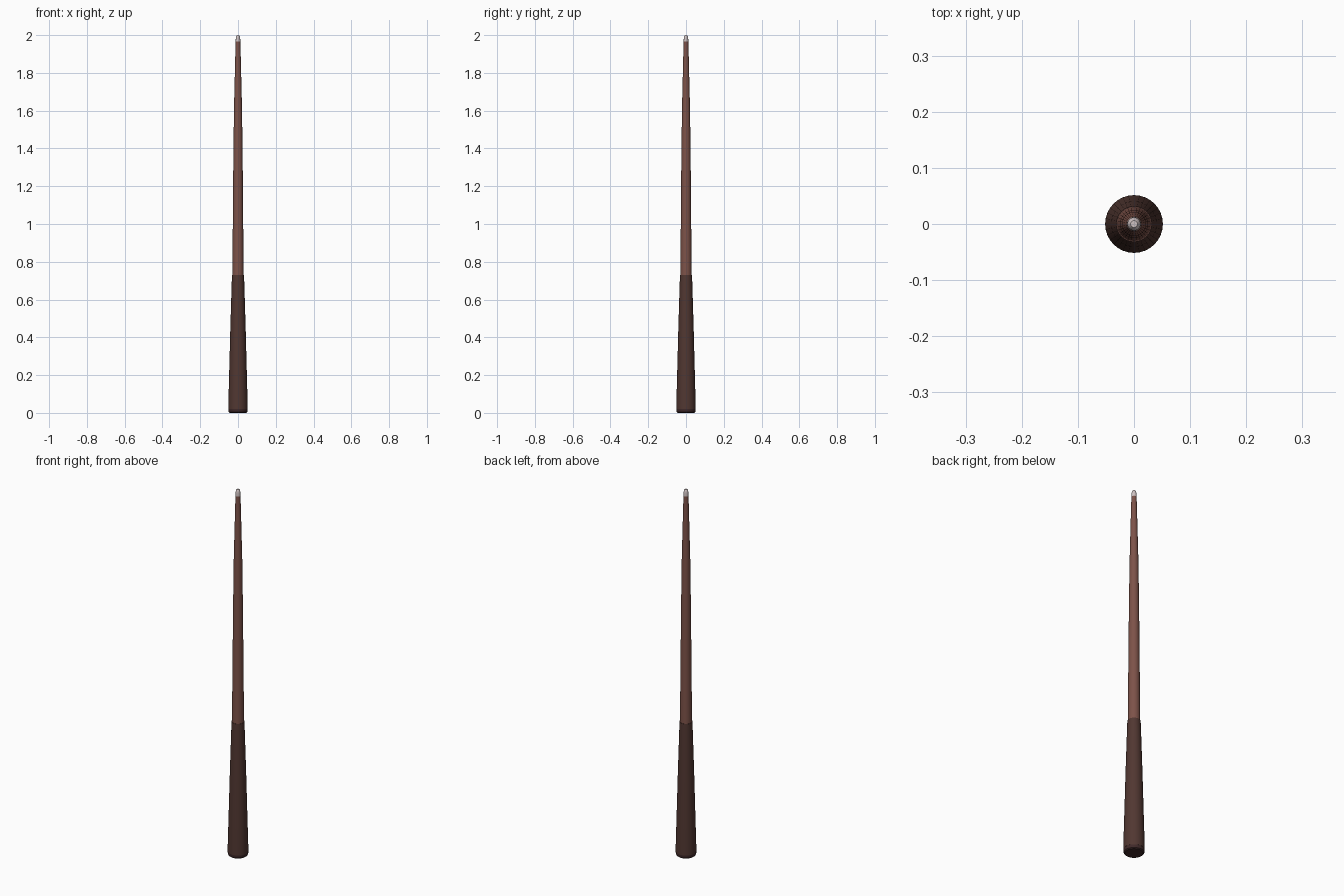
import bpy, bmesh, math

if "Cube" in bpy.data.objects:
    bpy.data.objects.remove(bpy.data.objects["Cube"])

SIDES = 32

def material(name, rgb):
    m = bpy.data.materials.new(name)
    m.diffuse_color = (*rgb, 1)
    m.use_nodes = True
    m.node_tree.nodes["Principled BSDF"].inputs["Base Color"].default_value = m.diffuse_color
    return m

def lathe(name, profile, mat):
    """Turn a (radius, height) profile round the z axis, capped at both ends."""
    bm = bmesh.new()
    rings = [[bm.verts.new((r * math.cos(2 * math.pi * i / SIDES),
                            r * math.sin(2 * math.pi * i / SIDES), z))
              for i in range(SIDES)] for r, z in profile]
    for a, b in zip(rings, rings[1:]):
        for i in range(SIDES):
            j = (i + 1) % SIDES
            bm.faces.new((a[i], a[j], b[j], b[i]))
    bm.faces.new(rings[0][::-1])
    bm.faces.new(rings[-1])
    me = bpy.data.meshes.new(name)
    bm.to_mesh(me)
    bm.free()
    me.materials.append(mat)
    ob = bpy.data.objects.new(name, me)
    bpy.context.collection.objects.link(ob)
    bpy.context.view_layer.objects.active = ob
    ob.select_set(True)
    bpy.ops.object.shade_smooth_by_angle(angle=math.radians(35))
    ob.select_set(False)
    return ob

dark_wood = material("dark wood", (0.082, 0.038, 0.031))
red_wood = material("reddish wood", (0.205, 0.085, 0.066))
rubber = material("dark bumper", (0.05, 0.022, 0.022))
pale = material("pale tip", (0.62, 0.54, 0.54))

# rounded bumper under the butt
lathe("bumper", [(0.044, 0), (0.049, 0.004), (0.051, 0.012), (0.051, 0.02)], rubber)
# thick handle
lathe("butt", [(0.0515, 0.02), (0.0515, 0.035), (0.047, 0.2), (0.0405, 0.45),
               (0.0345, 0.65), (0.032, 0.73)], dark_wood)
# long tapering shaft
lathe("shaft", [(0.03, 0.73), (0.028, 0.95), (0.025, 1.3), (0.0215, 1.6),
                (0.0155, 1.85), (0.0125, 1.965)], red_wood)
# pale ferrule with rounded end
lathe("tip", [(0.0122, 1.965), (0.0118, 1.985), (0.0098, 1.995), (0.006, 2.0)], pale)
